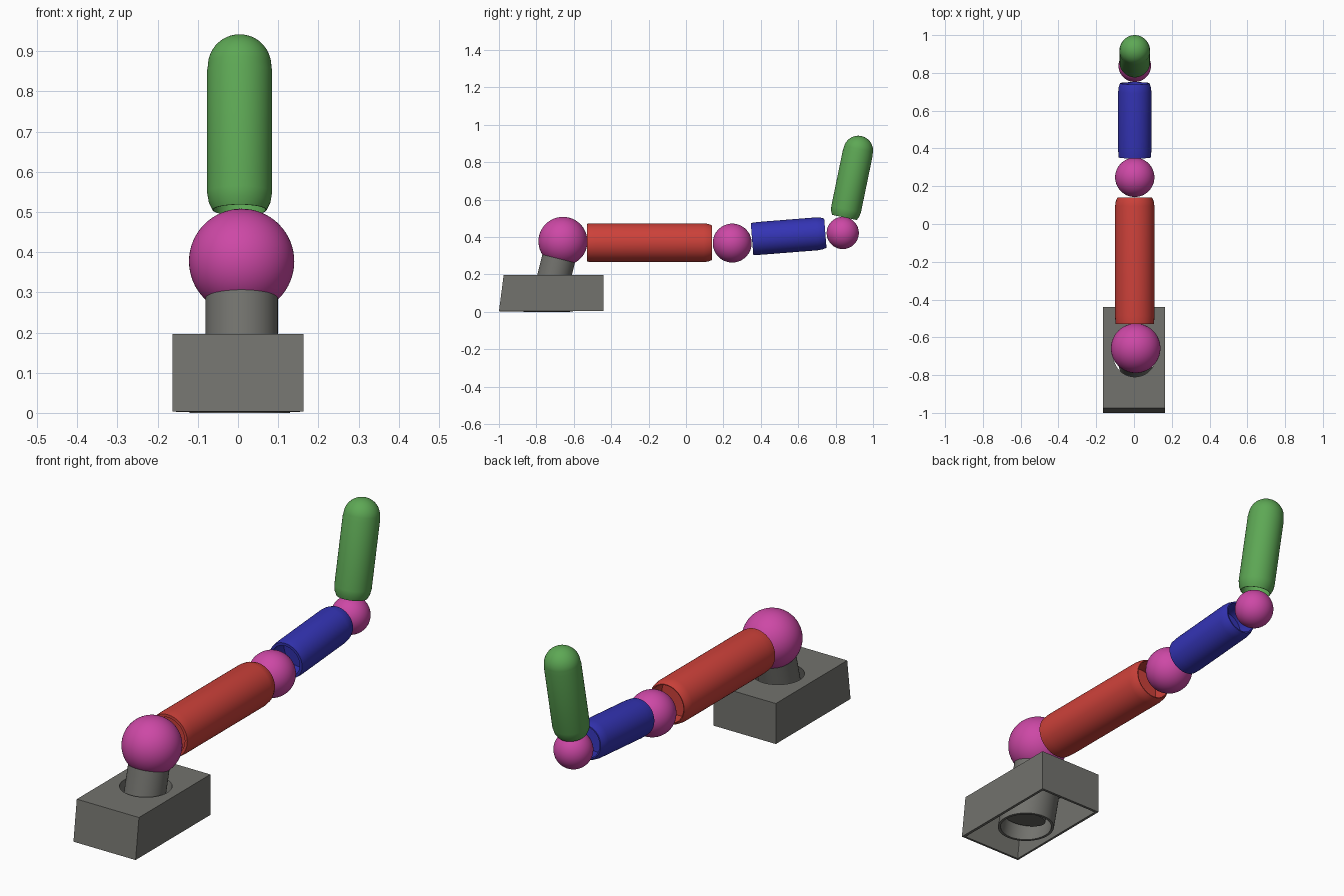
import bpy, bmesh, math
from mathutils import Vector

if "Cube" in bpy.data.objects:
    bpy.data.objects.remove(bpy.data.objects["Cube"])


def material(name, rgb):
    m = bpy.data.materials.new(name)
    m.diffuse_color = (*rgb, 1.0)
    m.use_nodes = True
    m.node_tree.nodes["Principled BSDF"].inputs["Base Color"].default_value = m.diffuse_color
    return m


RED = material("red", (0.61, 0.053, 0.042))
BLUE = material("blue", (0.034, 0.034, 0.46))
GREEN = material("green", (0.11, 0.39, 0.09))
MAGENTA = material("magenta", (0.61, 0.065, 0.38))
GREY = material("grey", (0.17, 0.17, 0.155))
CX = 0.004                       # the arm sits a hair right of centre


def finish(name, bm, mat, smooth=True):
    bmesh.ops.recalc_face_normals(bm, faces=bm.faces)
    me = bpy.data.meshes.new(name)
    bm.to_mesh(me)
    bm.free()
    me.materials.append(mat)
    ob = bpy.data.objects.new(name, me)
    bpy.context.collection.objects.link(ob)
    if smooth:
        bpy.ops.object.select_all(action='DESELECT')
        ob.select_set(True)
        bpy.context.view_layer.objects.active = ob
        bpy.ops.object.shade_smooth_by_angle(angle=math.radians(28))
    return ob


def lathe(profile, closed=False, n=64):
    """Spin (radius, height) points about z."""
    bm = bmesh.new()
    rings = []
    for r, h in profile:
        if r < 1e-6:
            rings.append([bm.verts.new((0, 0, h))] * n)
        else:
            rings.append([bm.verts.new((r * math.cos(2 * math.pi * i / n),
                                        r * math.sin(2 * math.pi * i / n), h)) for i in range(n)])
    pairs = list(zip(rings, rings[1:]))
    if closed:
        pairs.append((rings[-1], rings[0]))
    for a, b in pairs:
        for i in range(n):
            j = (i + 1) % n
            quad = list(dict.fromkeys((a[i], a[j], b[j], b[i])))
            bm.faces.new(quad)
    return bm


def along(ob, start, end):
    """Stand a lathed part on start, pointing at end."""
    d = Vector(end) - Vector(start)
    ob.location = start
    ob.rotation_euler = (-math.atan2(d.y, d.z), 0, 0)


def ball(name, loc, r):
    bm = bmesh.new()
    bmesh.ops.create_uvsphere(bm, u_segments=64, v_segments=32, radius=r)
    ob = finish(name, bm, MAGENTA)
    ob.location = loc


def cup(r, h, sign, cut, depth=0.09):
    """Socket end: floor, bore and lip, from the axis outwards."""
    lip = r - 0.016
    return [(0, h + sign * depth), (lip, h + sign * depth), (lip, h),
            (r - cut, h), (r - cut * 0.3, h + sign * 0.02), (r, h + sign * 0.045)]


def link(name, start, end, r, mat, cut0, cut1, dome=False):
    length = (Vector(end) - Vector(start)).length
    prof = cup(r, 0, 1, cut0)
    if dome:
        prof += [(r, length - 0.012), (r - 0.002, length)]
        prof += [((r - 0.002) * math.cos(a), length + (r - 0.002) * math.sin(a))
                 for a in (math.pi / 2 * k / 14 for k in range(1, 14))]
        prof.append((0, length + r - 0.002))
    else:
        prof += cup(r, length, -1, cut1)[::-1]
    along(finish(name, lathe(prof), mat), start, end)


# Hollow base box with a sloping front wall
TILT = math.tan(math.radians(14))
bm = bmesh.new()
bmesh.ops.create_cube(bm, size=1)
for v in bm.verts:
    top = v.co.z > 0
    y = -0.44 if v.co.y > 0 else (-0.975 if top else -1.0)
    v.co = (math.copysign(0.163, v.co.x), y, 0.196 if top else 0.004)
bmesh.ops.delete(bm, geom=[f for f in bm.faces if f.calc_center_median().z < 0.01], context='FACES')
base = finish("base_box", bm, GREY, smooth=False)
sol = base.modifiers.new("wall", 'SOLIDIFY')
sol.thickness = 0.012
sol.offset = -1
sol.use_even_offset = True


def sheared(bm):
    """Lean a vertical lathe backwards, keeping its ends level."""
    for v in bm.verts:
        v.co.y += -0.745 + v.co.z * TILT
        v.co.x += CX
    return bm


# Leaning hole through the top of the base
cutter = finish("hole_cutter", sheared(lathe([(0, 0.05), (0.113, 0.05), (0.113, 0.3), (0, 0.3)])), GREY)
cutter.hide_render = True
cutter.hide_viewport = True
cut = base.modifiers.new("hole", 'BOOLEAN')
cut.operation = 'DIFFERENCE'
cut.solver = 'EXACT'
cut.object = cutter

# Sleeve inside the base
finish("base_sleeve", sheared(lathe([(0.125, 0.0), (0.125, 0.19), (0.113, 0.194), (0.113, 0.0)], closed=True)), GREY)

# Leaning post and shoulder joint
shoulder = Vector((0.009, -0.658, 0.377))
lean = Vector((0, math.sin(math.radians(14)), math.cos(math.radians(14))))
post = finish("post", lathe([(0, 0), (0.09, 0), (0.09, 0.265), (0.08, 0.265), (0, 0.265)]), GREY)
along(post, shoulder - lean * 0.35, shoulder - lean * 0.085)
ball("shoulder_joint", shoulder, 0.131)

# Upper arm, elbow, forearm, wrist and hand
link("upper_arm", (CX, -0.53, 0.37), (CX, 0.14, 0.37), 0.104, RED, 0.003, 0.012)
ball("elbow_joint", (CX, 0.247, 0.368), 0.104)
link("forearm", (CX, 0.353, 0.39), (CX, 0.745, 0.421), 0.088, BLUE, 0.003, 0.01)
ball("wrist_joint", (CX, 0.838, 0.422), 0.086)
link("hand", (CX, 0.847, 0.505), (CX, 0.921, 0.863), 0.081, GREEN, 0.014, 0, dome=True)
